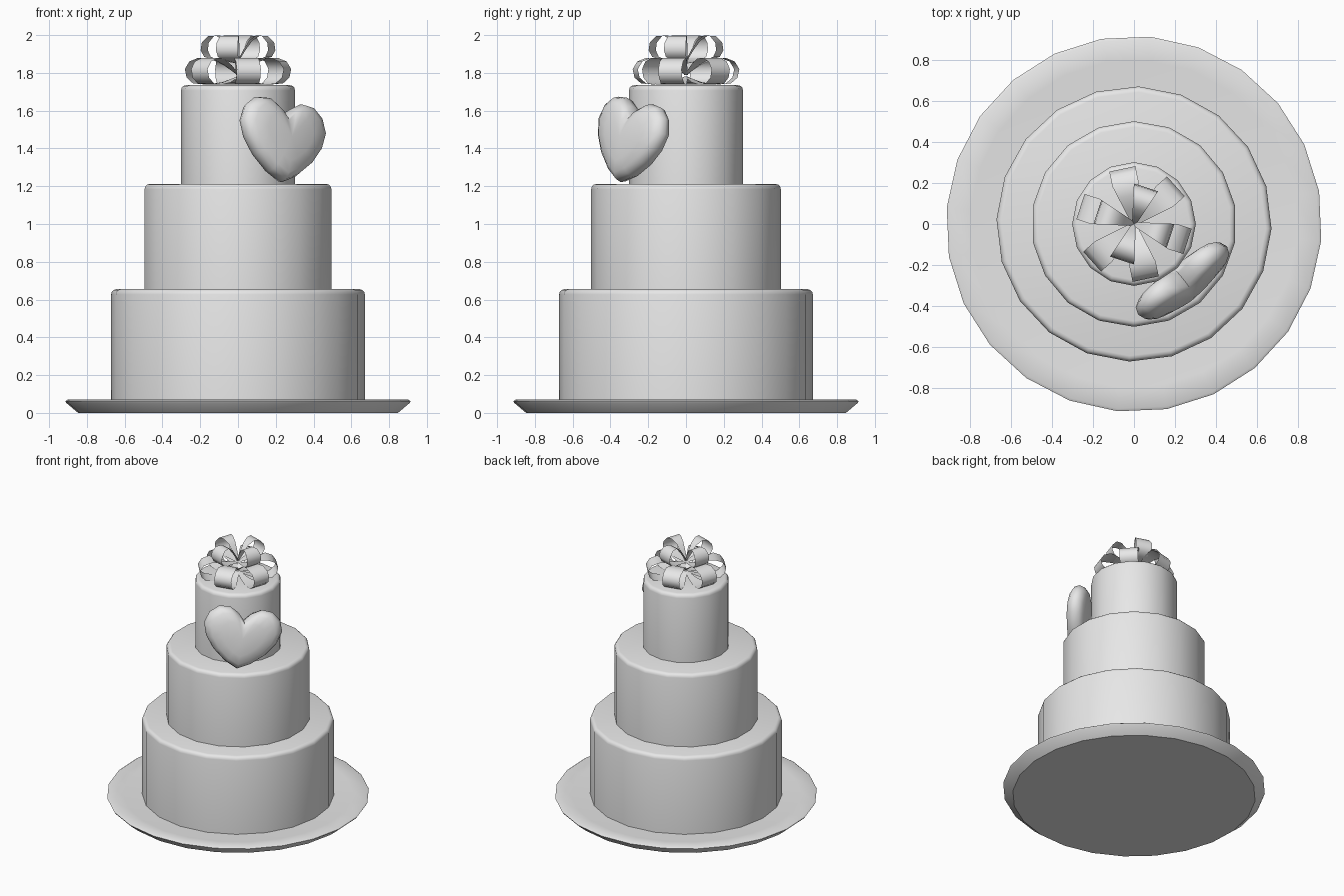
import bpy, bmesh, math
from mathutils import Matrix, Vector

if "Cube" in bpy.data.objects:
    bpy.data.objects.remove(bpy.data.objects["Cube"])

grey = bpy.data.materials.new("plain_grey")
grey.diffuse_color = (0.8, 0.8, 0.8, 1)
grey.use_nodes = True
grey.node_tree.nodes["Principled BSDF"].inputs["Base Color"].default_value = grey.diffuse_color


def finish(bm, name, angle=40, fix_normals=True):
    """Turn a bmesh into a smooth object with sharp edges kept."""
    if fix_normals:
        bmesh.ops.recalc_face_normals(bm, faces=bm.faces)
    mesh = bpy.data.meshes.new(name)
    bm.to_mesh(mesh)
    bm.free()
    mesh.materials.append(grey)
    ob = bpy.data.objects.new(name, mesh)
    bpy.context.collection.objects.link(ob)
    bpy.ops.object.select_all(action='DESELECT')
    ob.select_set(True)
    bpy.context.view_layer.objects.active = ob
    bpy.ops.object.shade_smooth_by_angle(angle=math.radians(angle))
    return ob


def bridge(bm, a, b):
    n = len(a)
    for i in range(n):
        bm.faces.new((a[i], a[(i + 1) % n], b[(i + 1) % n], b[i]))


def lathe(name, profile, sides, offset, angle=40):
    """Revolve (radius, z) points and cap both ends."""
    bm = bmesh.new()
    rings = []
    for r, z in profile:
        ring = []
        for i in range(sides):
            a = math.radians(offset) + math.tau * i / sides
            ring.append(bm.verts.new((r * math.cos(a), r * math.sin(a), z)))
        rings.append(ring)
    for a, b in zip(rings, rings[1:]):
        bridge(bm, a, b)
    bm.faces.new(rings[0])
    bm.faces.new(rings[-1])
    return finish(bm, name, angle)


# Cake board with a flared rim and a slightly sunken top
lathe("cake_board", [(0.85, 0), (0.912, 0.052), (0.918, 0.062), (0.905, 0.07),
                     (0.80, 0.06)], 24, 10)


# Three tiers with softly rounded top edges
def tier(name, r, z0, z1, sides, offset):
    bev = 0.028
    prof = [(r, z0)]
    for k in range(4):
        a = math.radians(30 * k)
        prof.append((r - bev + bev * math.cos(a), z1 - bev + bev * math.sin(a)))
    lathe(name, prof, sides, offset)


tier("bottom_tier", 0.672, 0.05, 0.655, 20, 16)
tier("middle_tier", 0.502, 0.65, 1.212, 18, 10)
tier("top_tier", 0.302, 1.205, 1.735, 16, 0)


# Puffed heart leaning on the top tier
half = [(0, 0.115), (0.05, 0.17), (0.115, 0.207), (0.19, 0.2), (0.25, 0.15),
        (0.277, 0.07), (0.25, -0.02), (0.185, -0.11), (0.09, -0.19), (0, -0.235)]
outline = half + [(-x, y) for x, y in half[-2:0:-1]]
bm = bmesh.new()
layers = [(0.25, -0.078), (0.55, -0.072), (0.82, -0.058), (0.95, -0.036), (1, 0),
          (0.95, 0.036), (0.82, 0.058), (0.55, 0.072), (0.25, 0.078)]
rings = [[bm.verts.new((x * s, y * s, d)) for x, y in outline] for s, d in layers]
for a, b in zip(rings, rings[1:]):
    bridge(bm, a, b)
for ring, d in ((rings[0], -0.08), (rings[-1], 0.08)):
    centre = bm.verts.new((0, 0, d))
    for i in range(len(ring)):
        bm.faces.new((ring[i], ring[(i + 1) % len(ring)], centre))
heart = finish(bm, "heart", 60)
heart.matrix_world = (Matrix.Translation((0.236, -0.292, 1.45))
                      @ Matrix.Rotation(math.radians(39), 4, 'Z')
                      @ Matrix.Rotation(math.radians(80), 4, 'X')
                      @ Matrix.Rotation(math.radians(-9), 4, 'Z'))


# Ribbon bow: open teardrop loops arranged around the centre in two layers
def ribbon_loops(name, profile, count, offset):
    for k in range(count):
        bm = bmesh.new()
        turn = Matrix.Rotation(math.radians(offset + 360 * k / count), 3, 'Z')
        left, right = [], []
        for r, z in profile:
            w = 0.01 + 0.055 * min(1, r / 0.2)
            left.append(bm.verts.new(turn @ Vector((r, w, z))))
            right.append(bm.verts.new(turn @ Vector((r, -w, z))))
        for i in range(len(profile) - 1):
            bm.faces.new((left[i], right[i], right[i + 1], left[i + 1]))
        finish(bm, f"{name}_{k + 1}", 60, False)


ribbon_loops("lower_bow_loop",
             [(0.0, 1.79), (0.07, 1.84), (0.14, 1.875), (0.20, 1.88), (0.25, 1.86),
              (0.275, 1.82), (0.265, 1.775), (0.23, 1.745), (0.16, 1.738),
              (0.08, 1.75), (0.0, 1.78)], 6, 42)
ribbon_loops("upper_bow_loop",
             [(0.0, 1.86), (0.035, 1.92), (0.07, 1.97), (0.11, 1.997), (0.15, 1.995),
              (0.182, 1.96), (0.188, 1.92), (0.17, 1.885), (0.12, 1.868),
              (0.06, 1.86), (0.0, 1.85)], 4, 72)
